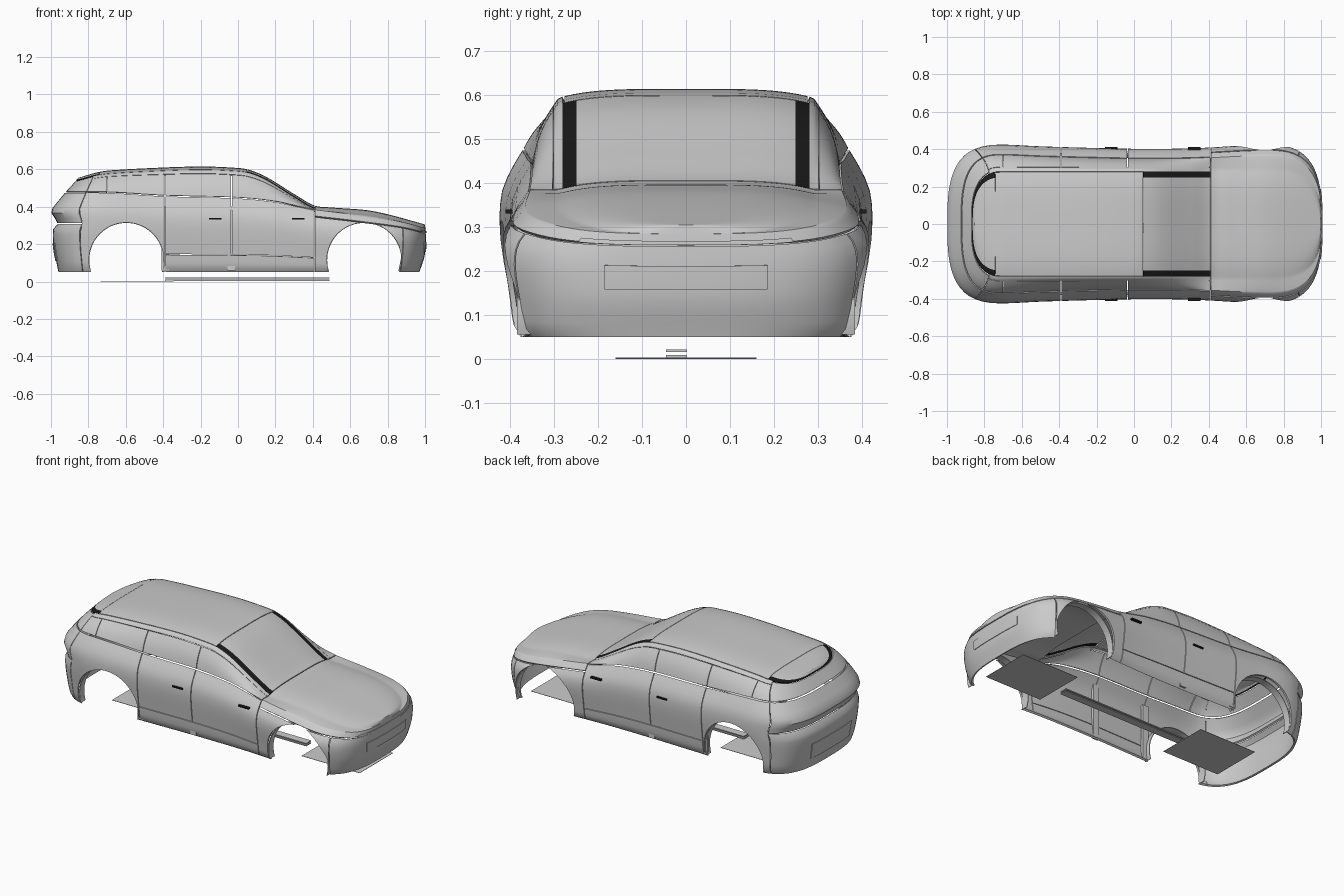
import bpy, bmesh, math
from mathutils import Vector

if "Cube" in bpy.data.objects:
    bpy.data.objects.remove(bpy.data.objects["Cube"])


def curve(*pts):
    """Smooth interpolation through (x, value) knots."""
    n = len(pts)
    def slope(i):
        a, b = pts[max(i - 1, 0)], pts[min(i + 1, n - 1)]
        return (b[1] - a[1]) / (b[0] - a[0])
    def f(x):
        x = min(max(x, pts[0][0]), pts[-1][0])
        i = next(k for k in range(n - 1) if x <= pts[k + 1][0])
        (x0, v0), (x1, v1) = pts[i], pts[i + 1]
        h = x1 - x0
        s = (x - x0) / h
        return ((2*s**3 - 3*s*s + 1) * v0 + (s**3 - 2*s*s + s) * h * slope(i)
                + (3*s*s - 2*s**3) * v1 + (s**3 - s*s) * h * slope(i + 1))
    return f


# Body curves along the car (nose at +x)
top_z = curve((-1, .555), (-.85, .58), (-.7, .593), (-.5, .605), (-.2, .615), (0, .607), (.06, .597),
              (.15, .56), (.3, .468), (.41, .406), (.5, .396), (.7, .38), (.85, .35), (1, .305))
belt_z = curve((-1, .48), (-.7, .48), (-.4, .462), (0, .45), (.2, .43), (.33, .402), (.41, .385),
               (.6, .36), (.87, .32), (1, .285))
half_w = curve((-1, .42), (-.7, .424), (-.5, .415), (-.2, .406), (0, .402), (.3, .404), (.6, .42),
               (.75, .424), (1, .42))
side_prof = curve((0, .90), (.06, .94), (.25, .965), (.6, 1), (.78, .985), (.9, .93), (1, .87))
rear_in = curve((.05, .04), (.18, .015), (.28, .012), (.305, .035), (.34, .02), (.375, 0), (.42, .03),
                (.48, .08), (.56, .15), (.62, .18))
front_in = curve((.05, .03), (.15, 0), (.3, 0), (.36, .03))


def to_p(u):
    """Station x to a parameter that packs rows at the rounded ends."""
    a = abs(u)
    if a <= .7:
        return u
    return math.copysign(.7 + .3 * (1 - (1 - (a - .7) / .3) ** (1 / 3)), u)


def surf(p, t):
    """Body skin: t 0-1 lower side, 1-2 glass side, 2-3 top, 3-6 mirrored."""
    s = -1
    if t > 3:
        t, s = 6 - t, 1
    e = max(0, (abs(p) - .7) / .3)
    e = 1 - (1 - min(e, 1)) ** 3
    u = p if abs(p) <= .7 else math.copysign(.7 + .3 * e, p)
    f = max(0, 1 - e ** 3) ** (1 / 3)
    zt, zb, w = top_z(u), belt_z(u), half_w(u)
    yb, ye = w * side_prof(1), .29
    if t <= 1:
        y, z = w * side_prof(t), .05 + (zb - .05) * t
    elif t <= 2:
        q = t - 1
        y = yb + (ye - yb) * q + .01 * math.sin(math.pi * q)
        z = zb + (zt - .02 - zb) * q
    else:
        r = 3 - t
        y, z = ye * r, zt - .02 * r ** 4
    x = u - front_in(z) * e if u > 0 else u + rear_in(z) * e
    return Vector((x, s * y * f, z))


def finish(bm, name, mods=(), dark=False):
    me = bpy.data.meshes.new(name)
    bm.to_mesh(me)
    bm.free()
    ob = bpy.data.objects.new(name, me)
    bpy.context.collection.objects.link(ob)
    for kind, props in mods:
        m = ob.modifiers.new(kind, kind)
        for k, v in props.items():
            setattr(m, k, v)
    if dark:
        me.materials.append(black)
    bpy.ops.object.select_all(action='DESELECT')
    bpy.context.view_layer.objects.active = ob
    ob.select_set(True)
    if mods:
        bpy.ops.object.convert(target='MESH')
    bpy.ops.object.shade_smooth_by_angle(angle=math.radians(35))
    return ob


black = bpy.data.materials.new("black_trim")
black.diffuse_color = (.01, .01, .01, 1)
black.use_nodes = True
black.node_tree.nodes["Principled BSDF"].inputs["Base Color"].default_value = black.diffuse_color


def panel(name, u0, u1, t0, t1, thick=.012, offset=-1, dark=False, cut=None, gap=.002):
    """A body panel over a window of the skin; reaching t=3 makes it span both sides."""
    spans = [(t0, 6 - t0)] if t1 >= 3 else [(t0, t1), (6 - t1, 6 - t0)]
    p0 = -1 if u0 <= -1 else to_p(u0 + gap)
    p1 = 1 if u1 >= 1 else to_p(u1 - gap)
    bm = bmesh.new()
    nu = max(3, math.ceil((p1 - p0) / .018))
    for a, b in spans:
        nt = max(3, math.ceil((b - a) * 14))
        v = [[bm.verts.new(surf(p0 + (p1 - p0) * i / nu, a + (b - a) * j / nt))
              for j in range(nt + 1)] for i in range(nu + 1)]
        for i in range(nu):
            for j in range(nt):
                bm.faces.new((v[i][j], v[i + 1][j], v[i + 1][j + 1], v[i][j + 1]))
    bmesh.ops.remove_doubles(bm, verts=bm.verts, dist=.0003)
    mods = [('SOLIDIFY', dict(thickness=thick, offset=offset))]
    if cut:
        mods.append(('BOOLEAN', dict(operation='DIFFERENCE', object=cut, solver='EXACT')))
    return finish(bm, name, mods, dark)


# Wheel arch cutters
ARCH_Z, ARCH_R = .115, .2
cutters = {}
for key, x in (("front", .675), ("rear", -.597)):
    bpy.ops.mesh.primitive_cylinder_add(vertices=72, radius=ARCH_R, depth=1.2,
                                        location=(x, 0, ARCH_Z), rotation=(math.pi / 2, 0, 0))
    cutters[key] = bpy.context.object
    cutters[key].name = key + "_arch_cutter"
    cutters[key].hide_render = True

# Lower body panels
panel("front_bumper", .88, 1, 0, .88)
panel("front_fenders", .41, .88, 0, .88, cut=cutters["front"])
panel("hood", .41, 1, .9, 3)
panel("front_doors", -.035, .41, .235, .985)
panel("rear_doors", -.39, -.035, .235, .985)
panel("sills", -.39, .41, 0, .225)
panel("rear_quarters", -.85, -.39, 0, .985, cut=cutters["rear"])
panel("rear_bumper", -1, -.85, 0, .6)
panel("tailgate_lower", -1, -.85, .61, .985)

# Glass house
panel("front_side_windows", -.035, .41, 1, 1.86, .008)
panel("rear_side_windows", -.39, -.035, 1, 1.86, .008)
panel("quarter_windows", -.70, -.39, 1, 1.86, .008)
panel("rear_pillars", -.85, -.70, 1, 1.86)
panel("roof_rails", -.85, .41, 1.875, 2.03)
panel("rear_window", -1, -.85, 1, 2.0, .008)
panel("windshield", .05, .41, 2.14, 3, .008)
panel("windshield_edges", .05, .41, 2.03, 2.14, .006, dark=True, gap=0)
panel("roof", -.79, .05, 2.045, 3)
panel("rear_spoiler", -1, -.79, 2.14, 3)
panel("spoiler_edges", -1, -.79, 2.03, 2.14, .006, dark=True, gap=0)

# Raised nose and tail panels
panel("front_grille", .989, 1, .46, .69, .004, 1)
panel("nose_strip", .972, 1, .89, .93, .004, 1)
panel("rear_plate_panel", -1, -.988, .14, .36, .004, 1)


def box(name, lo, hi, dark=False, both=False):
    bm = bmesh.new()
    for s in ((1, -1) if both else (1,)):
        r = bmesh.ops.create_cube(bm, size=1)
        for v in r["verts"]:
            c = [(a + b) / 2 + v.co[k] * (b - a) for k, (a, b) in enumerate(zip(lo, hi))]
            v.co = (c[0], c[1] * s, c[2])
    bmesh.ops.recalc_face_normals(bm, faces=bm.faces)
    return finish(bm, name, dark=dark)


# Door handles
for name, x in (("rear_door_handles", -.122), ("front_door_handles", .322)):
    box(name, (x - .034, .395, .331), (x + .034, .411, .34), dark=True, both=True)

# Inner pillars behind the door seams
for name, x in (("middle_pillars", -.035), ("rear_door_pillars", -.39)):
    box(name, (x - .02, .365, .06), (x + .02, .38, .40), both=True)

# Wheel arch liners
for key, x in (("front", .675), ("rear", -.597)):
    bm = bmesh.new()
    for s in (1, -1):
        rows = []
        for i in range(41):
            a = math.radians(-17 + 214 * i / 40)
            px, pz = x + ARCH_R * math.cos(a), ARCH_Z + ARCH_R * math.sin(a)
            rows.append([bm.verts.new((px, s * y, pz)) for y in (.34, .385)])
        for r0, r1 in zip(rows, rows[1:]):
            bm.faces.new((r0[0], r0[1], r1[1], r1[0]))
    finish(bm, key + "_arch_liners", [('SOLIDIFY', dict(thickness=.004, offset=0))])

# Flat underbody plates and the centre bars
box("front_floor_plate", (.54, -.16, .002), (.93, .16, .004))
box("rear_floor_plate", (-.735, -.16, 0), (-.345, .16, .002))
box("centre_bar_lower", (-.39, -.045, .004), (.49, .002, .010))
box("centre_bar_upper", (-.39, -.045, .016), (.49, .002, .022))

for c in cutters.values():
    bpy.data.objects.remove(c)
